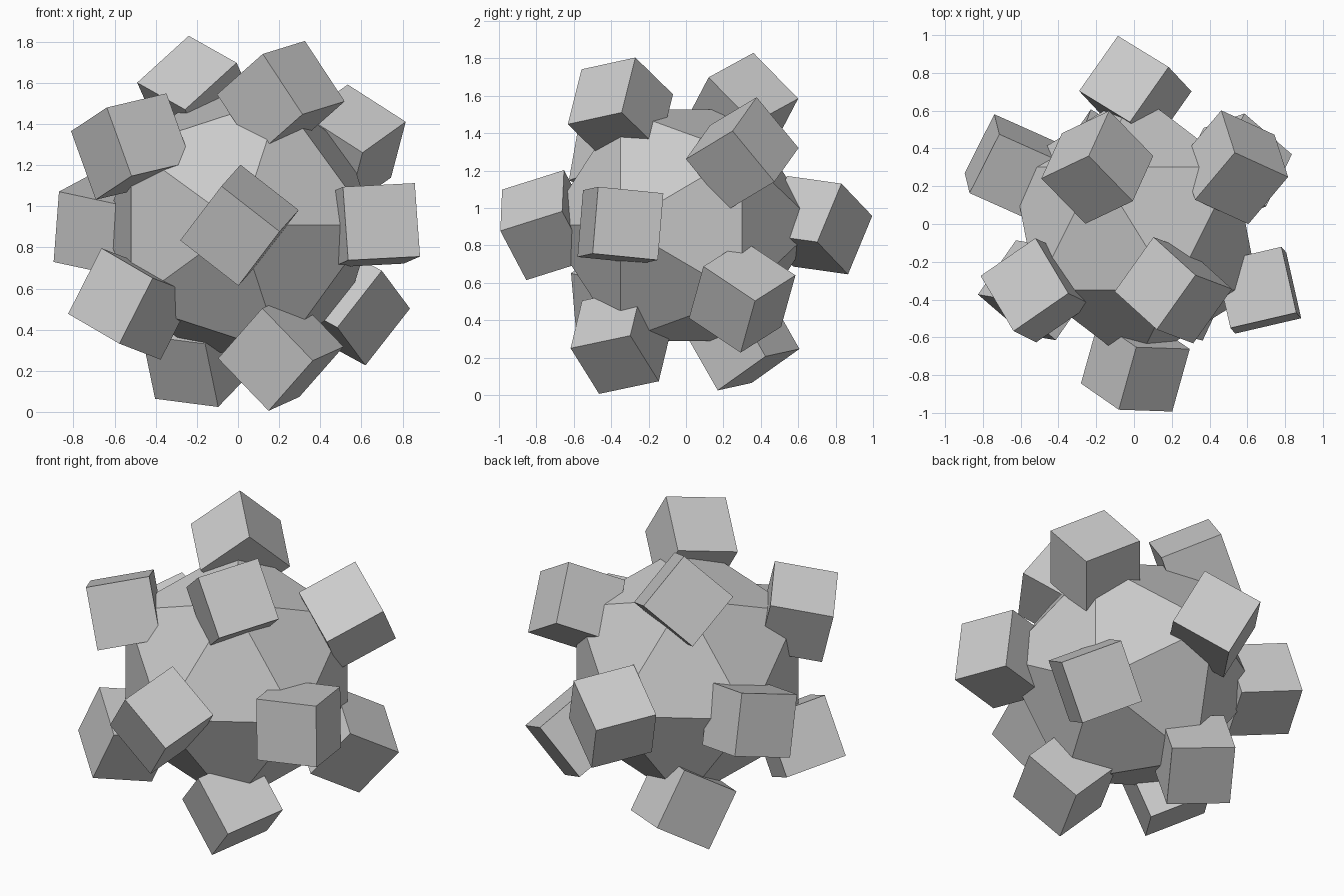
import bpy, bmesh
from math import sin, cos, radians, sqrt
from mathutils import Vector, Matrix

if "Cube" in bpy.data.objects:
    bpy.data.objects.remove(bpy.data.objects["Cube"])

CENTRE = Vector((0.007, -0.025, 0.908))
RADIUS = 0.728      # centre to body corners
EDGE = 0.359        # cube edge length


def add_object(name, bm):
    mesh = bpy.data.meshes.new(name)
    bm.to_mesh(mesh)
    bm.free()
    obj = bpy.data.objects.new(name, mesh)
    bpy.context.collection.objects.link(obj)
    return obj


# Corners of a twenty-sided body whose axis runs front to back
def ring(y, start):
    r = sqrt(1 - y * y)
    return [Vector((r * cos(radians(start + 72 * k)), y, r * sin(radians(start + 72 * k))))
            for k in range(5)]


H = 1 / sqrt(5)
directions = [Vector((0, -1, 0))] + ring(-H, 0) + ring(H, 36) + [Vector((0, 1, 0))]
corners = [CENTRE + RADIUS * d for d in directions]

# Central body
bm = bmesh.new()
for c in corners:
    bm.verts.new(c)
bmesh.ops.convex_hull(bm, input=bm.verts)
bmesh.ops.recalc_face_normals(bm, faces=bm.faces)
add_object("body", bm)

# Viewing frames: right, up, away, and scale of the edge measurements
VIEWS = {
    "front": (Vector((1, 0, 0)), Vector((0, 0, 1)), Vector((0, 1, 0)), 206.5),
    "right": (Vector((0, 1, 0)), Vector((0, 0, 1)), Vector((-1, 0, 0)), 187.2),
    "top": (Vector((1, 0, 0)), Vector((0, 1, 0)), Vector((0, 0, -1)), 189.0),
}

# Tumbled orientation of each cube: three edges leaving its nearest corner
TILTS = [
    ("front", (58, -46), (-39, -56), (23, 18)),
    ("right", (65.5, -7), (6, 67), (-17, -8)),
    ("right", (13, 55), (-54, -11), (38, -37)),
    ("front", (-25, 69), (-35, -25), (60, 13)),
    ("front", (-54, 27), (41, -20), (-34, -65)),
    ("right", (-60, -12), (29, -46), (11, 48)),
    ("front", (-58, 37), (43, 32), (-16, -56)),
    ("front", (-47, 28), (51, 47), (23, -50)),
    ("top", (-30, -58), (61, -28), (-9, 19)),
    ("right", (33, 8), (-33, 57), (-48, -33)),
    ("front", (45, 57), (27, -38), (-52, 27)),
    ("right", (31, -33), (22, 59), (-54, 10)),
]


def orientation(view, *edges):
    right, up, away, scale = VIEWS[view]
    axes = []
    for a, b in edges:
        a, b = a / scale / EDGE, b / scale / EDGE
        axes.append(right * a + up * b + away * sqrt(max(0, 1 - a * a - b * b)))
    m = Matrix(axes).transposed()
    for _ in range(12):                      # settle to a true rotation
        m = (m + m.inverted().transposed()) * 0.5
    return m if m.determinant() > 0 else m * -1


# One cube on every corner of the body
for i, (corner, tilt) in enumerate(zip(corners, TILTS)):
    bm = bmesh.new()
    bmesh.ops.create_cube(bm, size=EDGE,
                          matrix=Matrix.Translation(corner) @ orientation(*tilt).to_4x4())
    add_object(f"cube_{i + 1}", bm)
